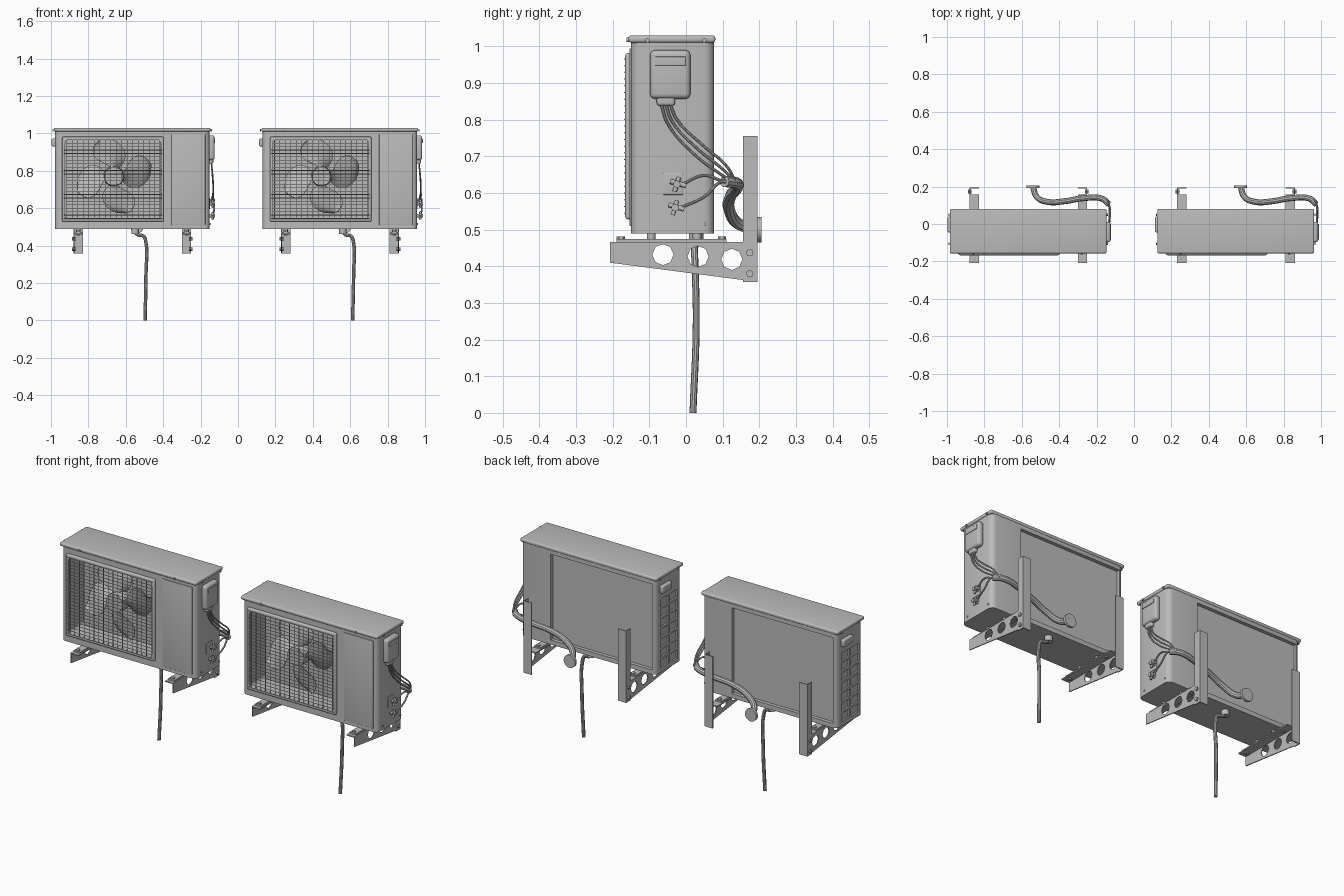
import bpy, bmesh, math
from mathutils import Vector, Matrix

if "Cube" in bpy.data.objects:
    bpy.data.objects.remove(bpy.data.objects["Cube"])

grey = bpy.data.materials.new("grey")
grey.use_nodes = True
grey.diffuse_color = (0.5, 0.5, 0.5, 1)
grey.node_tree.nodes["Principled BSDF"].inputs["Base Color"].default_value = (0.5, 0.5, 0.5, 1)

parts, cutters = [], []


def finish(name, data, cutter=False):
    ob = bpy.data.objects.new(name, data)
    bpy.context.scene.collection.objects.link(ob)
    data.materials.append(grey)
    ob.hide_render = cutter
    (cutters if cutter else parts).append(ob)
    return ob


def mesh_part(name, bm, cutter=False):
    bmesh.ops.recalc_face_normals(bm, faces=bm.faces)
    me = bpy.data.meshes.new(name)
    bm.to_mesh(me)
    bm.free()
    return finish(name, me, cutter)


def add_box(bm, lo, hi):
    lo, hi = Vector(lo), Vector(hi)
    m = Matrix.Translation((lo + hi) / 2) @ Matrix.Diagonal((*(hi - lo), 1))
    return bmesh.ops.create_cube(bm, size=1, matrix=m)["verts"]


def add_rod(bm, a, b, r, sides=12, r2=None):
    a, b = Vector(a), Vector(b)
    m = Matrix.Translation((a + b) / 2) @ (b - a).to_track_quat("Z", "Y").to_matrix().to_4x4()
    bmesh.ops.create_cone(bm, cap_ends=True, segments=sides, radius1=r,
                          radius2=r if r2 is None else r2, depth=(b - a).length, matrix=m)


def box(name, lo, hi, round_by=0, axis=None, cutter=False):
    """Box with all edges rounded, or only those along one axis."""
    bm = bmesh.new()
    add_box(bm, lo, hi)
    if round_by:
        edges = [e for e in bm.edges if axis is None or
                 abs((e.verts[0].co - e.verts[1].co).normalized()[axis]) > 0.9]
        bmesh.ops.bevel(bm, geom=edges, offset=round_by, segments=4, profile=0.5, affect="EDGES")
    return mesh_part(name, bm, cutter)


def rod(name, a, b, r, sides=12, r2=None):
    bm = bmesh.new()
    add_rod(bm, a, b, r, sides, r2)
    return mesh_part(name, bm)


def tube(name, points, r):
    cu = bpy.data.curves.new(name, "CURVE")
    cu.dimensions = "3D"
    cu.bevel_depth, cu.bevel_resolution, cu.resolution_u = r, 3, 6
    cu.use_fill_caps = True
    sp = cu.splines.new("BEZIER")
    sp.bezier_points.add(len(points) - 1)
    for bp, p in zip(sp.bezier_points, points):
        bp.co = p
        bp.handle_left_type = bp.handle_right_type = "AUTO"
    return finish(name, cu)


def cut(ob, cutter):
    mod = ob.modifiers.new("cut", "BOOLEAN")
    mod.operation, mod.object, mod.solver = "DIFFERENCE", cutter, "EXACT"


# Casing with fan opening, rear coil recess and side vents
casing = box("casing", (-0.978, -0.15, 0.49), (-0.152, 0.077, 1.014), 0.028, 2)
fan_hole = box("fan_hole", (-0.925, -0.3, 0.543), (-0.412, -0.03, 0.967), 0.02, 1, True)
coil_hole = box("coil_hole", (-0.955, 0.058, 0.515), (-0.335, 0.2, 0.99), cutter=True)
bm = bmesh.new()
for row in range(7):
    z = 0.515 + row * 0.056
    for y in (-0.115, -0.035):
        add_box(bm, (-1.1, y, z), (-0.969, y + 0.07, z + 0.044))
vent_holes = mesh_part("vent_holes", bm, True)
for c in (fan_hole, coil_hole, vent_holes):
    cut(casing, c)

box("lid", (-0.985, -0.157, 1.01), (-0.147, 0.08, 1.03), 0.008)
box("front_panel", (-0.355, -0.154, 0.51), (-0.175, -0.148, 0.995), 0.002)
box("side_handle", (-0.997, -0.045, 0.93), (-0.97, 0.04, 0.972), 0.008)
for y in (-0.105, 0.05):
    for x, tip in ((-0.986, -0.992), (-0.146, -0.14)):
        rod("lid_screw", (x, y, 1.017), (tip, y, 1.017), 0.006)
    rod("casing_screw", (-0.153, y, 0.515), (-0.148, y, 0.515), 0.005)
for x in (-0.86, -0.28):
    rod("front_screw", (x, -0.15, 1.018), (x, -0.163, 1.018), 0.006)

# Grille
frame = box("grille_frame", (-0.94, -0.166, 0.528), (-0.397, -0.148, 0.982), 0.008)
cut(frame, fan_hole)
bm = bmesh.new()
for i in range(24):
    z = 0.545 + i * 0.0183
    add_rod(bm, (-0.93, -0.167, z), (-0.407, -0.167, z), 0.0018, 6)
for i in range(18):
    x = -0.915 + i * 0.0293
    add_rod(bm, (x, -0.163, 0.535), (x, -0.163, 0.975), 0.0018, 6)
mesh_part("grille_wires", bm)

# Fan
fx, fz = -0.664, 0.77
rod("fan_hub", (fx, -0.075, fz), (fx, -0.135, fz), 0.055, 28, 0.05)
rod("fan_motor", (fx, -0.025, fz), (fx, -0.08, fz), 0.04, 20)
for k in range(4):
    bm = bmesh.new()
    rows = []
    for i in range(13):
        t = i / 12
        half = (0.35 + 0.3 * math.sin(math.pi * t ** 0.8)) * math.sqrt(max(0.02, 1 - t ** 6))
        middle = math.radians(85 + 90 * k) + 0.45 * t
        radius = 0.045 + 0.163 * t
        row = []
        for j in range(9):
            s = j / 4 - 1
            a = middle + s * half
            row.append(bm.verts.new((fx + radius * math.cos(a),
                                     -0.1 - 0.025 * s + 0.008 * s * s, fz + radius * math.sin(a))))
        rows.append(row)
    for r0, r1 in zip(rows, rows[1:]):
        for j in range(8):
            bm.faces.new((r0[j], r0[j + 1], r1[j + 1], r1[j]))
    blade = mesh_part("fan_blade", bm)
    blade.modifiers.new("thick", "SOLIDIFY").thickness = 0.004

# Wall brackets: outer angle plates with octagonal holes
for outer, d in ((-0.88, 1), (-0.25, -1)):
    inner, thin, mid = outer + 0.05 * d, outer + 0.005 * d, outer + 0.025 * d

    def plate(name, xa, xb, y0, y1, z0, z1):
        box(name, (min(xa, xb), y0, z0), (max(xa, xb), y1, z1))

    plate("post_side", outer, thin, 0.155, 0.195, 0.357, 0.755)
    plate("post_back", outer, inner, 0.19, 0.195, 0.357, 0.755)
    plate("arm_top", outer, inner, -0.208, 0.157, 0.46, 0.466)
    bm = bmesh.new()
    outline = ((-0.208, 0.41), (0.16, 0.362), (0.16, 0.464), (-0.208, 0.464))
    face = bm.faces.new([bm.verts.new((outer, y, z)) for y, z in outline])
    new = bmesh.ops.extrude_face_region(bm, geom=[face])["geom"]
    bmesh.ops.translate(bm, vec=(0.005 * d, 0, 0), verts=[v for v in new if isinstance(v, bmesh.types.BMVert)])
    arm = mesh_part("arm_side", bm)
    bm = bmesh.new()
    for y, z in ((-0.063, 0.432), (0.033, 0.427), (0.125, 0.419)):
        add_rod(bm, (outer - 0.02, y, z), (outer + 0.02, y, z), 0.029, 8)
    cut(arm, mesh_part("arm_holes", bm, True))
    for z in (0.437, 0.38):
        rod("post_bolt", (outer - 0.008 * d, 0.174, z), (outer + 0.012 * d, 0.174, z), 0.01, 8)
    plate("foot_strip", mid - 0.02, mid + 0.02, -0.19, 0.11, 0.466, 0.474)
    for y in (-0.178, 0.098):
        rod("foot_bolt", (mid, y, 0.455), (mid, y, 0.482), 0.011, 6)
    for y in (-0.095, 0.03):
        rod("rubber_foot", (mid, y, 0.473), (mid, y, 0.492), 0.012)

# Electrical cover and its cables
box("cable_cover", (-0.16, -0.098, 0.857), (-0.125, 0.012, 0.99), 0.014)
box("cable_cover_neck", (-0.156, -0.08, 0.838), (-0.132, -0.03, 0.87), 0.008)
box("cable_cover_lip", (-0.128, -0.085, 0.948), (-0.122, 0.0, 0.972), 0.002)
for k in range(3):
    o = 0.012 * k
    tube("cable", [(-0.143, -0.068 + o, 0.845), (-0.138, -0.05 + o, 0.79 + o / 2),
                   (-0.133, 0.02 + o, 0.708 + o), (-0.135, 0.1 + o / 2, 0.648 + o), (-0.15, 0.138, 0.625)], 0.004)

# Service valves and refrigerant pipes
box("valve_plate", (-0.156, -0.062, 0.595), (-0.149, -0.008, 0.655), 0.002)
for y, z, bend in ((-0.025, 0.624, 0.648), (-0.03, 0.56, 0.59)):
    rod("valve_body", (-0.154, y, z), (-0.122, y, z), 0.01)
    rod("valve_stem", (-0.135, y - 0.018, z + 0.008), (-0.135, y + 0.025, z - 0.004), 0.007)
    rod("valve_cap", (-0.135, y - 0.006, z - 0.02), (-0.135, y + 0.006, z + 0.02), 0.006)
    tube("copper_pipe", [(-0.135, y + 0.015, z), (-0.128, 0.05, bend), (-0.132, 0.1, 0.632),
                         (-0.15, 0.138, 0.625)], 0.0045)

# Insulated line to the wall and its flange
tube("insulated_line", [(-0.135, 0.105, 0.632), (-0.17, 0.135, 0.628), (-0.27, 0.138, 0.612),
                        (-0.37, 0.122, 0.592), (-0.46, 0.118, 0.555), (-0.52, 0.145, 0.515),
                        (-0.54, 0.2, 0.5)], 0.016)
rod("wall_flange", (-0.54, 0.192, 0.5), (-0.54, 0.206, 0.5), 0.035, 24)

# Drain hose
rod("drain_spout", (-0.55, 0.028, 0.462), (-0.55, 0.028, 0.495), 0.02, 16)
tube("drain_hose", [(-0.55, 0.028, 0.472), (-0.535, 0.026, 0.458), (-0.505, 0.023, 0.45),
                    (-0.493, 0.024, 0.42), (-0.492, 0.028, 0.25), (-0.497, 0.019, 0.0)], 0.0095)

# Apply modifiers, turn tubes into meshes and smooth rounded surfaces
bpy.ops.object.select_all(action="DESELECT")
for ob in parts:
    ob.select_set(True)
bpy.context.view_layer.objects.active = parts[0]
bpy.ops.object.convert(target="MESH")
parts = list(bpy.context.selected_objects)
bpy.ops.object.shade_smooth_by_angle(angle=math.radians(35))
for c in cutters:
    bpy.data.objects.remove(c)

# Second identical unit beside the first
for ob in parts:
    twin = ob.copy()
    twin.location.x += 1.11
    bpy.context.scene.collection.objects.link(twin)
